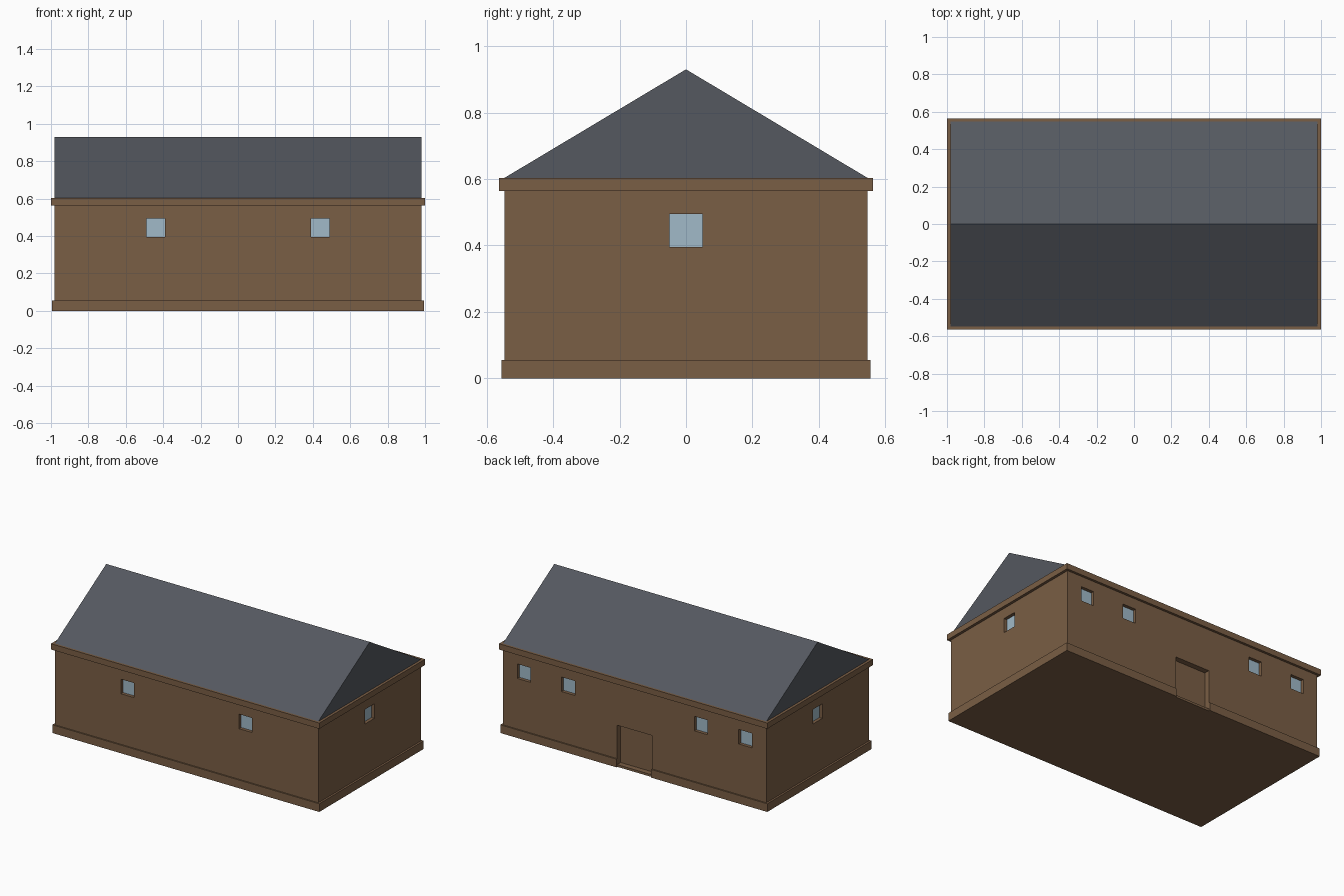
import bpy, bmesh
from mathutils import Matrix

if "Cube" in bpy.data.objects:
    bpy.data.objects.remove(bpy.data.objects["Cube"])


def material(name, rgb):
    m = bpy.data.materials.new(name)
    m.diffuse_color = (*rgb, 1)
    m.use_nodes = True
    m.node_tree.nodes["Principled BSDF"].inputs["Base Color"].default_value = m.diffuse_color
    return m


def make_object(name, bm, mat=None):
    bmesh.ops.recalc_face_normals(bm, faces=bm.faces)
    mesh = bpy.data.meshes.new(name)
    bm.to_mesh(mesh)
    bm.free()
    ob = bpy.data.objects.new(name, mesh)
    bpy.context.collection.objects.link(ob)
    if mat:
        mesh.materials.append(mat)
    return ob


def boxes(name, items, mat=None):
    """One mesh holding several boxes given as (centre, size)."""
    bm = bmesh.new()
    for centre, size in items:
        bmesh.ops.create_cube(bm, size=1, matrix=Matrix.Translation(centre) @ Matrix.Diagonal((*size, 1)))
    return make_object(name, bm, mat)


def cut(target, name, items):
    """Subtract hidden boxes from the target."""
    cutter = boxes(name, items, brown)
    cutter.hide_render = True
    cutter.display_type = 'WIRE'
    mod = target.modifiers.new(name, 'BOOLEAN')
    mod.operation = 'DIFFERENCE'
    mod.solver = 'EXACT'
    mod.object = cutter


brown = material("brown_wall", (0.195, 0.112, 0.059))
slate = material("slate_roof", (0.089, 0.098, 0.115))
blue = material("window_glass", (0.355, 0.49, 0.58))

HX, HY = 0.982, 0.547         # wall half sizes
WIN, WIN_Z, DEPTH = 0.098, 0.445, 0.027

# Walls with plinth and eaves band: stacked rectangles (half x, half y, z)
profile = [(0.995, 0.556, 0), (0.995, 0.556, 0.055), (HX, HY, 0.055),
           (HX, HY, 0.564), (1.0, 0.563, 0.564), (1.0, 0.563, 0.603)]
bm = bmesh.new()
rings = [[bm.verts.new((sx * x, sy * y, z)) for sx, sy in ((-1, -1), (1, -1), (1, 1), (-1, 1))]
         for x, y, z in profile]
for a, b in zip(rings, rings[1:]):
    for i in range(4):
        j = (i + 1) % 4
        bm.faces.new((a[i], a[j], b[j], b[i]))
bm.faces.new(rings[0][::-1])
bm.faces.new(rings[-1])
walls = make_object("walls", bm, brown)

# Gable roof prism
bm = bmesh.new()
ends = [[bm.verts.new((x, y, z)) for y, z in ((-HY, 0.603), (HY, 0.603), (0, 0.93))] for x in (-HX, HX)]
for end in ends:
    bm.faces.new(end)
for i in range(3):
    j = (i + 1) % 3
    bm.faces.new((ends[0][i], ends[0][j], ends[1][j], ends[1][i]))
make_object("gable_roof", bm, slate)

# Window layout: two in front, four at the back, one per gable end
cuts, panes = [], []
for x, side in [(-0.44, -1), (0.44, -1)] + [(s * x, 1) for s in (-1, 1) for x in (0.495, 0.825)]:
    cuts.append(((x, side * HY, WIN_Z), (WIN, 2 * DEPTH, WIN)))
    panes.append(((x, side * (HY - DEPTH), WIN_Z), (WIN, 0.01, WIN)))
for side in (-1, 1):
    cuts.append(((side * HX, 0, WIN_Z), (2 * DEPTH, WIN, WIN)))
    panes.append(((side * (HX - DEPTH), 0, WIN_Z), (0.01, WIN, WIN)))
boxes("window_panes", panes, blue)

# Door recess in the back wall, with a low threshold
cuts.append(((0, 0.56, 0.1475), (0.26, 0.10, 0.265)))
cut(walls, "opening_cutter", cuts)

# Gap in the plinth below the door
cut(walls, "plinth_gap_cutter", [((0, HY + 0.05, 0), (0.26, 0.10, 0.10))])
